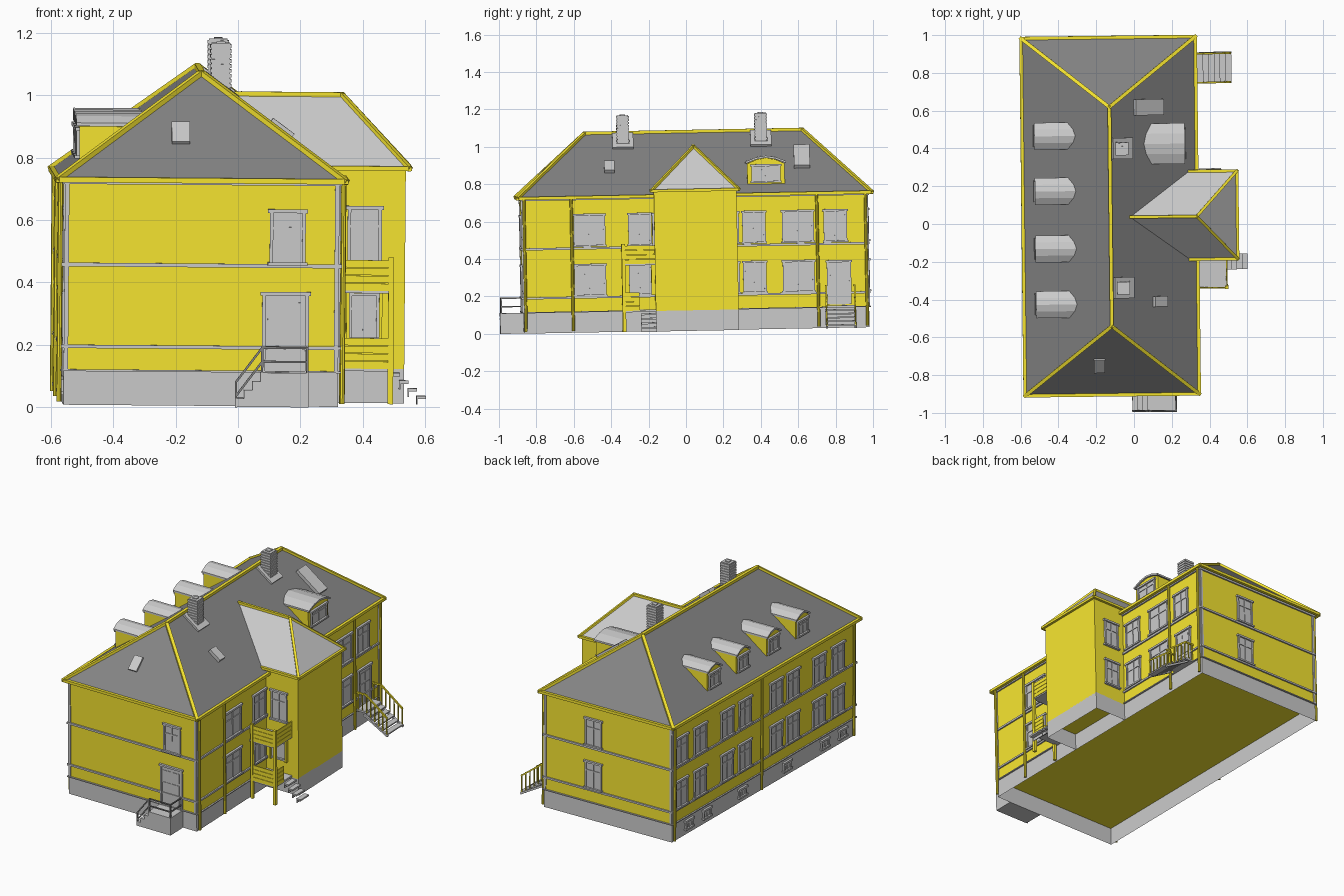
import bpy, bmesh
from math import pi, cos, atan2
from mathutils import Matrix, Vector

if "Cube" in bpy.data.objects:
    bpy.data.objects.remove(bpy.data.objects["Cube"])

# The whole house leans very slightly
TILT = (Matrix.Translation((0, 0, 0.02)) @ Matrix.Rotation(0.0115, 4, 'Z')
        @ Matrix.Rotation(0.0187, 4, 'X') @ Matrix.Rotation(0.008, 4, 'Y'))


def material(name, col):
    m = bpy.data.materials.new(name)
    m.diffuse_color = (*col, 1)
    m.use_nodes = True
    m.node_tree.nodes["Principled BSDF"].inputs["Base Color"].default_value = m.diffuse_color
    return m


YELLOW = material("yellow_paint", (0.93, 0.79, 0.03))
SLATE = material("dark_slate", (0.23, 0.23, 0.23))
GREY = None


def finish(name, bm, mat=GREY):
    bmesh.ops.recalc_face_normals(bm, faces=bm.faces)
    me = bpy.data.meshes.new(name)
    bm.to_mesh(me)
    bm.free()
    ob = bpy.data.objects.new(name, me)
    if mat:
        me.materials.append(mat)
    bpy.context.collection.objects.link(ob)
    ob.matrix_world = TILT
    return ob


def box(bm, x0, x1, y0, y1, z0, z1, rot=Matrix()):
    c = Matrix.Translation(((x0 + x1) / 2, (y0 + y1) / 2, (z0 + z1) / 2))
    s = Matrix.Diagonal((abs(x1 - x0), abs(y1 - y0), abs(z1 - z0), 1))
    return bmesh.ops.create_cube(bm, size=1, matrix=c @ rot @ s)["verts"]


def beam(bm, a, b, w):
    a, b = Vector(a), Vector(b)
    rot = (b - a).to_track_quat('Z', 'Y').to_matrix().to_4x4()
    bmesh.ops.create_cube(bm, size=1, matrix=Matrix.Translation((a + b) / 2) @ rot
                          @ Matrix.Diagonal((w, w, (b - a).length + w * 0.5, 1)))


def solid(bm, pts, faces):
    v = [bm.verts.new(p) for p in pts]
    for f in faces:
        bm.faces.new([v[i] for i in f])


# Walls: axis of the normal, plane position, outward sign
X0, X1, Y0, Y1 = -0.57, 0.31, -0.87, 0.978
WX, WY0, WY1 = 0.53, -0.165, 0.278
FRONT, BACK, LEFT, RIGHT = ('y', Y0, -1), ('y', Y1, 1), ('x', X0, -1), ('x', X1, 1)
WING_S, WING_N = ('y', WY0, -1), ('y', WY1, 1)


def wbox(bm, wall, u0, u1, z0, z1, d1, d0=0.0):
    ax, p, s = wall
    a, b = sorted((p + s * d0, p + s * d1))
    if ax == 'x':
        box(bm, a, b, u0, u1, z0, z1)
    else:
        box(bm, u0, u1, a, b, z0, z1)


def window(bm, wall, uc, w, z0, z1, door=False):
    u0, u1, t = uc - w / 2, uc + w / 2, 0.011
    wbox(bm, wall, u0, u1, z0, z1, 0.004)
    for a in (u0, u1 - t):
        wbox(bm, wall, a, a + t, z0, z1, 0.010)
    wbox(bm, wall, u0 - 0.006, u1 + 0.006, z1 - 0.012, z1, 0.014)
    if door:
        for i in (0, 1):
            for k in range(3):
                a, h = u0 + 0.018 + i * (w - 0.03) / 2, (z1 - z0 - 0.03) / 3
                wbox(bm, wall, a, a + w / 2 - 0.024, z0 + 0.01 + k * h, z0 + k * h + h - 0.004, 0.007)
    else:
        wbox(bm, wall, u0 - 0.006, u1 + 0.006, z0, z0 + 0.010, 0.016)
        wbox(bm, wall, uc - 0.004, uc + 0.004, z0, z1, 0.008)
        zt = z0 + (z1 - z0) * 0.66
        wbox(bm, wall, u0, u1, zt - 0.004, zt + 0.004, 0.008)


# Plinth, an open shell under the walls
bm = bmesh.new()
box(bm, X0, X1, Y0, Y1, 0, 0.11)
box(bm, X1, WX, WY0, WY1, 0, 0.11)
bmesh.ops.delete(bm, geom=[f for f in bm.faces if abs(f.normal.z) > 0.5], context='FACES')
finish("plinth", bm)

# Yellow walls
bm = bmesh.new()
box(bm, X0, X1, Y0, Y1, 0.11, 0.725)
finish("main_walls", bm, YELLOW)
bm = bmesh.new()
box(bm, X1 - 0.01, WX, WY0, WY1, 0.105, 0.755)
finish("wing_walls", bm, YELLOW)

# Main hip roof
EX0, EX1, EY0, EY1, EZ = -0.593, 0.33, -0.89, 1.003, 0.722
RX, RZ, RY0, RY1 = -0.132, 1.06, -0.52, 0.64
eave = [(EX0, EY0, EZ), (EX1, EY0, EZ), (EX1, EY1, EZ), (EX0, EY1, EZ)]
ridge = [(RX, RY0, RZ), (RX, RY1, RZ)]
bm = bmesh.new()
solid(bm, eave + ridge, [(0, 3, 2, 1), (0, 1, 4), (1, 2, 5, 4), (2, 3, 5), (3, 0, 4, 5)])
finish("main_roof", bm, SLATE)

# Wing roof running into the main slope
WE, YM, ZE, ZP = 0.542, 0.055, 0.752, 0.984
yl, yr = WY0 - 0.012, WY1 + 0.012
wp = [(0.287, yl, ZE), (WE, yl, ZE), (WE, yr, ZE), (0.287, yr, ZE), (0.325, YM, ZP), (-0.028, YM, ZP)]
bm = bmesh.new()
solid(bm, wp, [(0, 3, 2, 1), (0, 1, 4, 5), (1, 2, 4), (2, 3, 5, 4), (3, 0, 5)])
finish("wing_roof", bm)

# Yellow trim on eaves, hips and ridges
bm = bmesh.new()
for i in range(4):
    beam(bm, eave[i], eave[(i + 1) % 4], 0.017)
    beam(bm, eave[i], ridge[0 if i < 2 else 1], 0.019)
beam(bm, *ridge, 0.019)
for i, j in ((0, 1), (1, 2), (2, 3), (1, 4), (2, 4), (4, 5)):
    beam(bm, wp[i], wp[j], 0.015)
finish("roof_trim", bm, YELLOW)

# Wall bands and corner strips
bm = bmesh.new()
for wall, a, b in ((FRONT, X0, X1), (BACK, X0, X1), (LEFT, Y0, Y1), (RIGHT, Y0, Y1)):
    for z, h in ((0.182, 0.011), (0.444, 0.012), (0.708, 0.016), (0.108, 0.006)):
        wbox(bm, wall, a - 0.008, b + 0.008, z, z + h, 0.009)
    for u in (a, b - 0.014):
        wbox(bm, wall, u, u + 0.014, 0.11, 0.715, 0.005)
finish("wall_bands", bm)

# Windows and doors
bm = bmesh.new()
LO, UP = (0.192, 0.367), (0.458, 0.635)
for rng in (LO, UP):
    for u, w in ((-0.51, 0.17), (-0.24, 0.125), (0.37, 0.125), (0.605, 0.17)):
        window(bm, RIGHT, u, w, *rng)
    for u in (0.89, 0.70, 0.427, 0.248, -0.068, -0.237, -0.50, -0.69):
        window(bm, LEFT, u, 0.125, *rng)
    window(bm, BACK, -0.03, 0.115, *rng)
    window(bm, WING_N, 0.405, 0.105, *rng)
window(bm, RIGHT, 0.805, 0.125, *UP)
window(bm, FRONT, 0.145, 0.115, 0.452, 0.632)
window(bm, WING_S, 0.40, 0.11, 0.44, 0.632)
window(bm, WING_S, 0.40, 0.10, 0.20, 0.355)
for u in (-0.74, -0.56, -0.18, 0.27, 0.63, 0.81):
    window(bm, LEFT, u, 0.075, 0.03, 0.09)
finish("windows", bm)
bm = bmesh.new()
window(bm, FRONT, 0.14, 0.15, 0.112, 0.367, True)
window(bm, RIGHT, 0.82, 0.13, 0.125, 0.362, True)
finish("doors", bm)

# Dormers with arched roofs
walls, roofs, glass = bmesh.new(), bmesh.new(), bmesh.new()
for s, yc, w in [(-1, y, 0.066) for y in (0.487, 0.195, -0.11, -0.405)] + [(1, 0.44, 0.1)]:
    face, n = RX + s * 0.388, 4
    arc = [(yc + w * t, 0.885 + 0.03 * cos(t * pi / 2)) for t in [i * 2 / n - 1 for i in range(n + 1)]]
    over = [(yc + (y - yc) * 1.08, z + 0.012) for y, z in arc]
    for b, prof, xa, xb in ((walls, [(yc - w, 0.76)] + arc + [(yc + w, 0.76)], face, RX + s * 0.19),
                            (roofs, over + [(y, z - 0.011) for y, z in reversed(over)], face + s * 0.01, RX + s * 0.175)):
        k = len(prof)
        solid(b, [(x, y, z) for x in (xa, xb) for y, z in prof],
              [tuple(range(k)), tuple(range(k, 2 * k))] + [(i, (i + 1) % k, k + (i + 1) % k, k + i) for i in range(k)])
    window(glass, ('x', face, s), yc, w * 1.55, 0.782, 0.882)
finish("dormer_walls", walls, YELLOW)
finish("dormer_roofs", roofs)
finish("dormer_windows", glass)

# Skylights lying on the slopes
side, hip = atan2(RZ - EZ, EX1 - RX), atan2(RZ - EZ, RY0 - EY0)
bm = bmesh.new()
for x, y, l, w in ((0.075, 0.635, 0.185, 0.085), (0.125, -0.395, 0.085, 0.055)):
    z = RZ - (x - RX) * (RZ - EZ) / (EX1 - RX)
    box(bm, x - l / 2, x + l / 2, y - w / 2, y + w / 2, z - 0.012, z + 0.022, Matrix.Rotation(side, 4, 'Y'))
box(bm, -0.228, -0.17, -0.772, -0.68, 0.845, 0.881, Matrix.Rotation(hip, 4, 'X'))
finish("skylights", bm)

# Chimneys: stepped brick courses on a flashing collar
bm = bmesh.new()
for x, y in ((-0.068, 0.42), (-0.068, -0.318)):
    z = RZ - (x - RX) * 0.73
    box(bm, x - 0.065, x + 0.065, y - 0.056, y + 0.056, z - 0.012, z + 0.012, Matrix.Rotation(side, 4, 'Y'))
    for i in range(11):
        zb = 0.98 + i * 0.0158
        box(bm, x - 0.034, x + 0.034, y - 0.034, y + 0.034, zb, zb + 0.011)
        box(bm, x - 0.030, x + 0.030, y - 0.030, y + 0.030, zb + 0.011, zb + 0.0158)
    box(bm, x - 0.014, x + 0.014, y - 0.014, y + 0.014, 1.15, 1.158)
finish("chimneys", bm)

# Drainpipes
bm = bmesh.new()
for x, y in ((X1 + 0.014, -0.605), (X1 + 0.014, 0.708), (X1 + 0.014, Y0 + 0.012), (X0 - 0.014, Y0 + 0.03),
             (X0 - 0.014, 0.09), (X0 - 0.014, Y1 - 0.01), (X1 + 0.014, Y1 - 0.01)):
    bmesh.ops.create_cone(bm, cap_ends=True, segments=8, radius1=0.008, radius2=0.008, depth=0.71,
                          matrix=Matrix.Translation((x, y, 0.365)))
finish("drainpipes", bm, YELLOW)

# Balcony: decks, then boarded yellow rails on a corner post
bm = bmesh.new()
for z in (0.105, 0.355):
    box(bm, X1, 0.485, -0.335, WY0, z, z + 0.012)
for i in range(4):
    box(bm, 0.485 + i * 0.028, 0.515 + i * 0.028, -0.245, -0.162, 0.088 - i * 0.024, 0.098 - i * 0.024)
    box(bm, 0.485 + i * 0.028, 0.489 + i * 0.028, -0.245, -0.162, 0.07 - i * 0.024, 0.09 - i * 0.024)
finish("balcony_decks_and_steps", bm)
bm = bmesh.new()
box(bm, 0.475, 0.493, -0.342, -0.324, 0, 0.47)
box(bm, X1 + 0.01, X1 + 0.026, -0.342, -0.326, 0, 0.47)
for z0, yend in ((0.113, -0.25), (0.363, WY0)):
    for k in range(4):
        z = z0 + k * 0.025
        box(bm, 0.325, 0.485, -0.338, -0.332, z, z + 0.023)
        box(bm, 0.482, 0.488, -0.335, yend, z, z + 0.023)
for a in (0.343, 0.448):
    wbox(bm, WING_S, a, a + 0.01, 0.195, 0.36, 0.02)
wbox(bm, WING_S, 0.343, 0.458, 0.352, 0.362, 0.02)
finish("balcony_rails", bm, YELLOW)

# Front landing with steps and a railing
bm = bmesh.new()
box(bm, 0.06, 0.215, -0.995, Y0, 0, 0.11)
for i in range(3):
    box(bm, -0.02 + i * 0.027, 0.06, -0.995, Y0, i * 0.027, (i + 1) * 0.027)
finish("front_steps", bm)
bm = bmesh.new()
for x, y, z in ((0.065, -0.988, 0.11), (0.21, -0.988, 0.11), (0.21, Y0 - 0.008, 0.11), (-0.018, -0.988, 0)):
    beam(bm, (x, y, z), (x, y, z + 0.08), 0.007)
for z in (0.145, 0.19):
    beam(bm, (0.065, -0.988, z), (0.21, -0.988, z), 0.007)
    beam(bm, (0.21, -0.988, z), (0.21, Y0, z), 0.007)
    beam(bm, (-0.018, -0.988, z - 0.11), (0.065, -0.988, z), 0.007)
finish("front_railing", bm, SLATE)

# Side stairs with yellow balustrades
bm, rail = bmesh.new(), bmesh.new()
box(bm, X1, 0.375, 0.745, 0.905, 0.108, 0.12)
for i in range(5):
    box(bm, 0.37 + i * 0.03, 0.405 + i * 0.03, 0.75, 0.90, 0.092 - i * 0.02, 0.1 - i * 0.02)
for y in (0.748, 0.902):
    beam(bm, (0.36, y, 0.095), (0.52, y, 0.005), 0.012)
    beam(rail, (X1, y, 0.225), (0.372, y, 0.225), 0.009)
    beam(rail, (0.372, y, 0.225), (0.518, y, 0.115), 0.009)
    for i in range(8):
        x = 0.32 + i * 0.028
        drop = max(0, x - 0.372) * 0.72
        beam(rail, (x, y, 0.115 - drop), (x, y, 0.225 - drop), 0.006)
finish("side_stairs", bm)
finish("side_stair_railing", rail, YELLOW)
